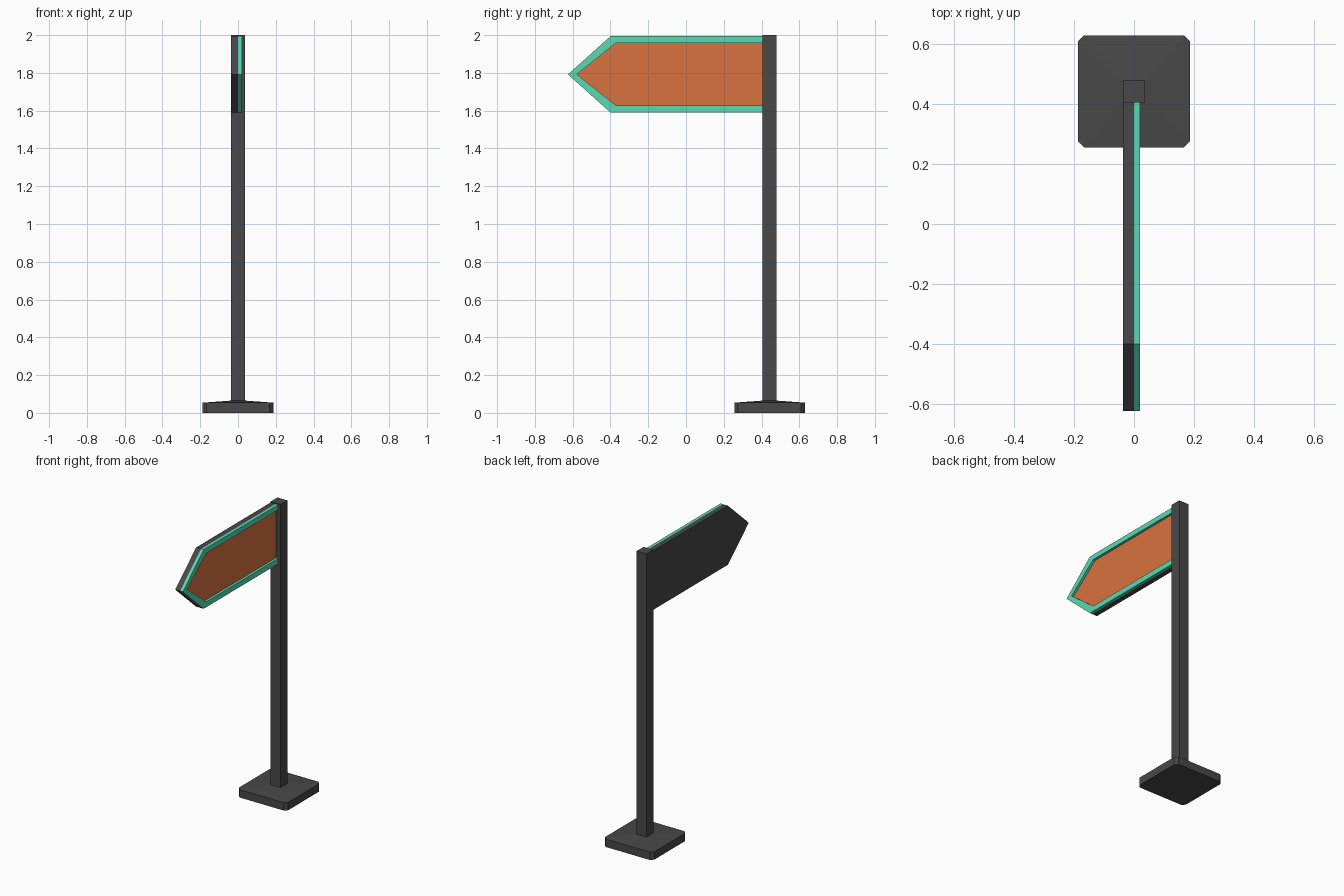
import bpy, bmesh

if "Cube" in bpy.data.objects:
    bpy.data.objects.remove(bpy.data.objects["Cube"])

GREY = (0.065, 0.065, 0.065, 1)
TEAL = (0.10, 0.70, 0.45, 1)
ORANGE = (0.70, 0.17, 0.05, 1)


def material(name, color):
    m = bpy.data.materials.new(name)
    m.diffuse_color = color
    m.use_nodes = True
    m.node_tree.nodes["Principled BSDF"].inputs["Base Color"].default_value = m.diffuse_color
    return m


def finish(name, bm, mat):
    bmesh.ops.recalc_face_normals(bm, faces=bm.faces)
    me = bpy.data.meshes.new(name)
    bm.to_mesh(me)
    bm.free()
    me.materials.append(mat)
    ob = bpy.data.objects.new(name, me)
    bpy.context.collection.objects.link(ob)
    return ob


def loft(name, rings, mat):
    """Closed solid through rings of equal point count."""
    bm = bmesh.new()
    vs = [[bm.verts.new(p) for p in ring] for ring in rings]
    n = len(vs[0])
    for a, b in zip(vs, vs[1:]):
        for i in range(n):
            j = (i + 1) % n
            bm.faces.new((a[i], a[j], b[j], b[i]))
    bm.faces.new(vs[0][::-1])
    bm.faces.new(vs[-1])
    return finish(name, bm, mat)


def plate(name, outline, x0, x1, mat):
    """Extrude a (y, z) outline from x0 to x1."""
    return loft(name, [[(x, y, z) for y, z in outline] for x in (x0, x1)], mat)


def octagon(half, cut, z, cy):
    h, k = half, half - cut
    pts = [(h, -k), (h, k), (k, h), (-k, h), (-h, k), (-h, -k), (-k, -h), (k, -h)]
    return [(x, y + cy, z) for x, y in pts]


def arrow(end, shoulder, tip, z0, z1):
    return [(end, z0), (shoulder, z0), (tip, 1.792), (shoulder, z1), (end, z1)]


grey = material("dark_grey", GREY)
teal = material("teal", TEAL)
orange = material("orange", ORANGE)
CY = 0.4425
END = 0.407

# Foot: chamfered slab whose top rises gently to the post
loft("base", [octagon(0.187, 0.02, 0, CY), octagon(0.187, 0.02, 0.054, CY),
              octagon(0.037, 0.004, 0.065, CY)], grey)

# Square post
loft("post", [[(x * 0.037, CY + y * 0.037, z)
               for x, y in ((-1, -1), (1, -1), (1, 1), (-1, 1))]
              for z in (0.03, 2.0)], grey)

# Arrow backing board
outer = arrow(END, -0.40, -0.625, 1.59, 1.994)
plate("sign_back", outer, -0.037, 0.0, grey)

# Raised rim, open at the post
inner = arrow(END, -0.37, -0.578, 1.627, 1.959)
bm = bmesh.new()
grid = [[[bm.verts.new((x, y, z)) for y, z in line] for line in (outer, inner)]
        for x in (0.0, 0.02)]
(lo, li), (ho, hi) = grid
for i in range(4):
    for a, b in ((lo, li), (li, hi), (hi, ho), (ho, lo)):
        bm.faces.new((a[i], a[i + 1], b[i + 1], b[i]))
for i in (0, 4):
    bm.faces.new((lo[i], li[i], hi[i], ho[i]))
finish("sign_rim", bm, teal)

# Recessed coloured face
plate("sign_face", inner, 0.0, 0.003, orange)
